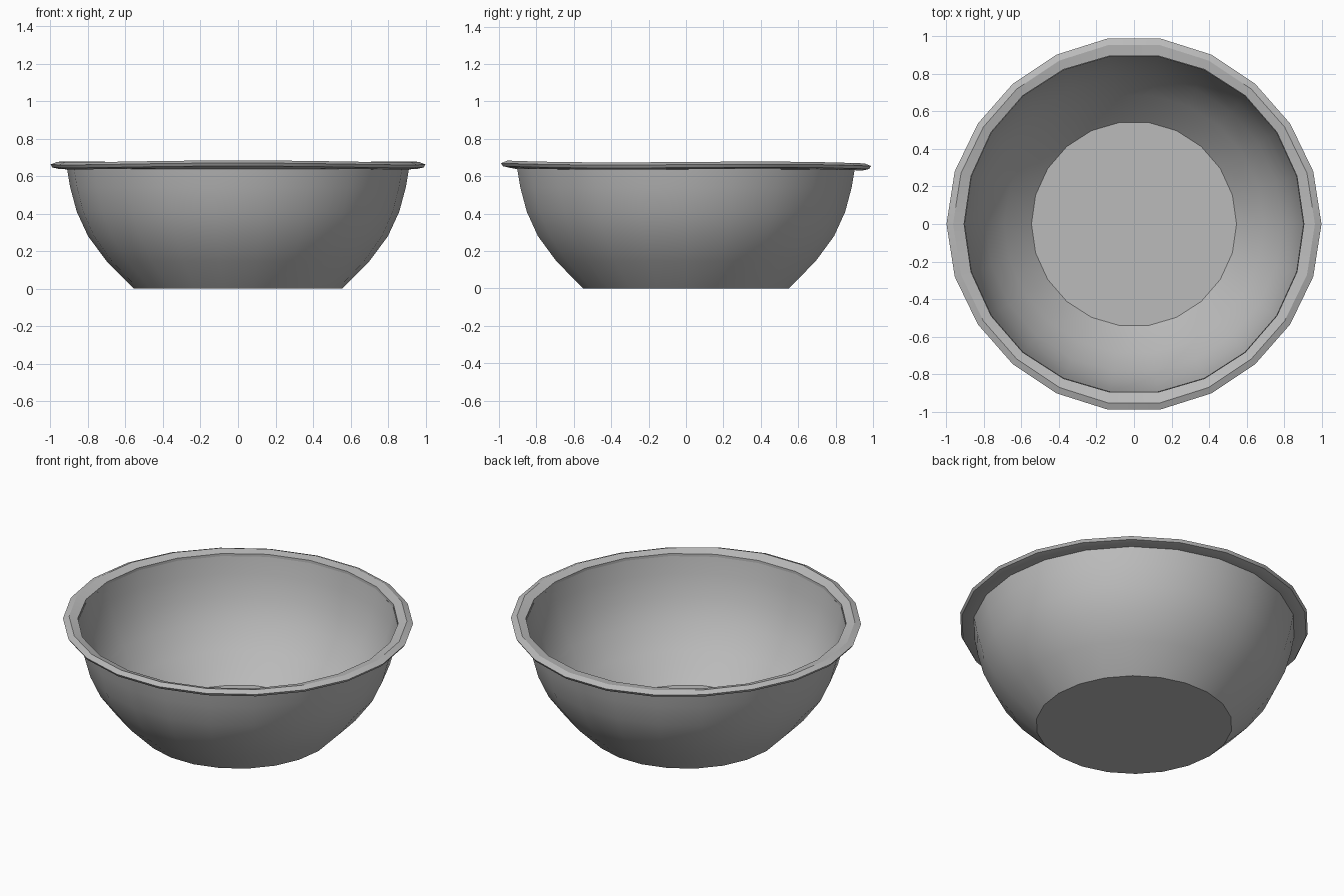
import bpy
import bmesh
import math

cube = bpy.data.objects.get("Cube")
if cube:
    bpy.data.objects.remove(cube, do_unlink=True)

SIDES = 22

# Single grey material
grey = bpy.data.materials.new("grey")
grey.use_nodes = True
colour = (0.5, 0.5, 0.5, 1)
grey.diffuse_color = colour
grey.node_tree.nodes["Principled BSDF"].inputs["Base Color"].default_value = colour


def lathe(name, profile, closed=False, cap_ends=()):
    """Spin (radius, height) points around z; cap the listed rings."""
    bm = bmesh.new()
    rings = []
    for r, z in profile:
        rings.append([bm.verts.new((r * math.cos(math.tau * i / SIDES),
                                    r * math.sin(math.tau * i / SIDES), z))
                      for i in range(SIDES)])
    pairs = list(zip(rings, rings[1:]))
    if closed:
        pairs.append((rings[-1], rings[0]))
    for a, b in pairs:
        for i in range(SIDES):
            j = (i + 1) % SIDES
            bm.faces.new((a[i], a[j], b[j], b[i]))
    for k in cap_ends:
        bm.faces.new(rings[k])
    bmesh.ops.recalc_face_normals(bm, faces=bm.faces)
    mesh = bpy.data.meshes.new(name)
    bm.to_mesh(mesh)
    bm.free()
    mesh.materials.append(grey)
    obj = bpy.data.objects.new(name, mesh)
    bpy.context.collection.objects.link(obj)
    bpy.ops.object.select_all(action="DESELECT")
    obj.select_set(True)
    bpy.context.view_layer.objects.active = obj
    bpy.ops.object.shade_smooth_by_angle(angle=math.radians(30))
    return obj


# Thin-walled body: outside from the base up, then inside down to the floor
outer = [(0.555, 0), (0.70, 0.145), (0.80, 0.28), (0.86, 0.41),
         (0.895, 0.54), (0.912, 0.64)]
inner = [(r - 0.008, z + 0.008) for r, z in reversed(outer)]
lathe("bowl_body", outer + inner, cap_ends=(0, -1))

# Flared lip with a slightly raised outer edge
lip = lathe("bowl_rim", [(0.906, 0.637), (0.955, 0.638), (0.99, 0.646),
                         (1.0, 0.662), (0.965, 0.676), (0.906, 0.663)], closed=True)

# Gentle hand-made waviness of the lip
for v in lip.data.vertices:
    radius = math.hypot(v.co.x, v.co.y)
    if radius > 0.93:
        a = math.atan2(v.co.y, v.co.x)
        v.co.z += 0.004 * math.sin(3 * a) - 0.004 * v.co.y
        grow = 1 - 0.006 * (1 - math.cos(4 * a))
        v.co.x *= grow
        v.co.y *= grow
